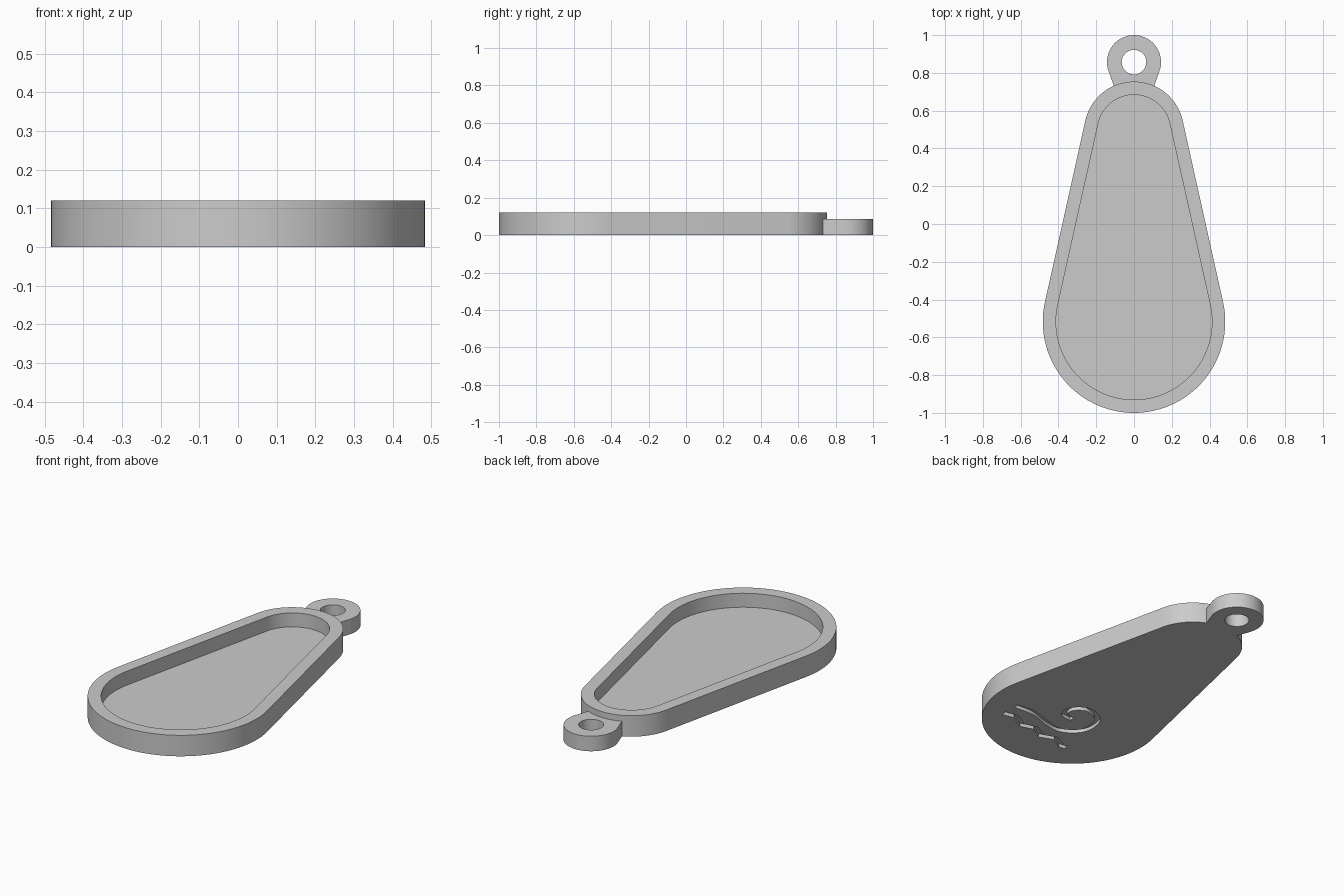
import bpy, bmesh, math
from mathutils import Vector

cube = bpy.data.objects.get("Cube")
if cube:
    bpy.data.objects.remove(cube, do_unlink=True)

GREY = (0.6, 0.6, 0.6, 1.0)
mat = bpy.data.materials.new("plain_grey")
mat.use_nodes = True
mat.diffuse_color = GREY
mat.node_tree.nodes["Principled BSDF"].inputs["Base Color"].default_value = GREY


def prism(name, outline, z0, z1):
    """Extrude a closed 2D outline from z0 to z1."""
    bm = bmesh.new()
    face = bm.faces.new([bm.verts.new((p[0], p[1], z0)) for p in outline])
    top = bmesh.ops.extrude_face_region(bm, geom=[face])
    moved = [v for v in top["geom"] if isinstance(v, bmesh.types.BMVert)]
    bmesh.ops.translate(bm, verts=moved, vec=(0, 0, z1 - z0))
    bmesh.ops.recalc_face_normals(bm, faces=bm.faces)
    mesh = bpy.data.meshes.new(name)
    bm.to_mesh(mesh)
    bm.free()
    mesh.materials.append(mat)
    obj = bpy.data.objects.new(name, mesh)
    bpy.context.collection.objects.link(obj)
    return obj


def arc(cy, r, start, end, n):
    """Points on a circle centred on x = 0, angles in degrees."""
    angles = [math.radians(start + (end - start) * i / n) for i in range(n + 1)]
    return [(r * math.cos(a), cy + r * math.sin(a)) for a in angles]


def activate(obj):
    bpy.ops.object.select_all(action="DESELECT")
    obj.select_set(True)
    bpy.context.view_layer.objects.active = obj


def carve(target, cutter):
    """Subtract the cutter, then discard it."""
    cutter.hide_render = True
    activate(target)
    mod = target.modifiers.new("carve", "BOOLEAN")
    mod.operation = "DIFFERENCE"
    mod.solver = "EXACT"
    mod.object = cutter
    bpy.ops.object.modifier_apply(modifier=mod.name)
    bpy.data.objects.remove(cutter, do_unlink=True)


# Teardrop: two circles joined by their common tangents
LOW_Y, LOW_R = -0.517, 0.483
HIGH_Y, HIGH_R = 0.49, 0.264
RIM = 0.07
TILT = math.degrees(math.asin((LOW_R - HIGH_R) / (HIGH_Y - LOW_Y)))


def teardrop(inset):
    return (arc(HIGH_Y, HIGH_R - inset, TILT, 180 - TILT, 40)
            + arc(LOW_Y, LOW_R - inset, 180 - TILT, 360 + TILT, 64))


def smooth_path(points, steps=6):
    """Catmull-Rom curve through the points."""
    p = [Vector(q) for q in points]
    p = [2 * p[0] - p[1]] + p + [2 * p[-1] - p[-2]]
    path = []
    for a, b, c, d in zip(p, p[1:], p[2:], p[3:]):
        for i in range(steps):
            t = i / steps
            path.append(b + (c - a) * t / 2 + (a * 2 - b * 5 + c * 4 - d) * t * t / 2
                        + (b * 3 - a - c * 3 + d) * t ** 3 / 2)
    return path + [p[-2]]


def ribbon(points, width):
    """Outline of a constant-width stroke along a path."""
    p = [Vector(q) for q in points]
    left, right = [], []
    for i, q in enumerate(p):
        along = (p[min(i + 1, len(p) - 1)] - p[max(i - 1, 0)]).normalized()
        side = Vector((-along.y, along.x)) * width / 2
        left.append(q + side)
        right.append(q - side)
    return left + right[::-1]


# Tray body with its recess
tray = prism("teardrop_tray", teardrop(0), 0, 0.12)
carve(tray, prism("recess_cutter", teardrop(RIM), 0.04, 0.2))

# Wave ornament engraved in the underside
crest = [(0.315, -0.607), (0.19, -0.603), (0.07, -0.64), (-0.04, -0.65),
         (-0.13, -0.57), (-0.115, -0.44), (-0.01, -0.39), (0.065, -0.44),
         (0.06, -0.51), (-0.005, -0.523)]
ripple = [(0.317, -0.707), (0.241, -0.694), (0.158, -0.744), (0.083, -0.72),
          (0.009, -0.766), (-0.073, -0.735), (-0.147, -0.78), (-0.178, -0.771)]
for path in (smooth_path(crest), ripple):
    carve(tray, prism("groove_cutter", ribbon(path, 0.032), -0.05, 0.02))

# Hanging loop, its base following the rounded tip of the tray
LOOP_Y = 0.857
loop = prism("hanging_loop",
             arc(LOOP_Y, 0.143, -17, 197, 48) + arc(HIGH_Y, HIGH_R - 0.002, 114, 66, 12),
             0, 0.086)
carve(loop, prism("hole_cutter", arc(LOOP_Y, 0.065, 0, 352.5, 47), -0.1, 0.2))

for obj in (tray, loop):
    activate(obj)
    bpy.ops.object.shade_smooth_by_angle(angle=math.radians(30))
